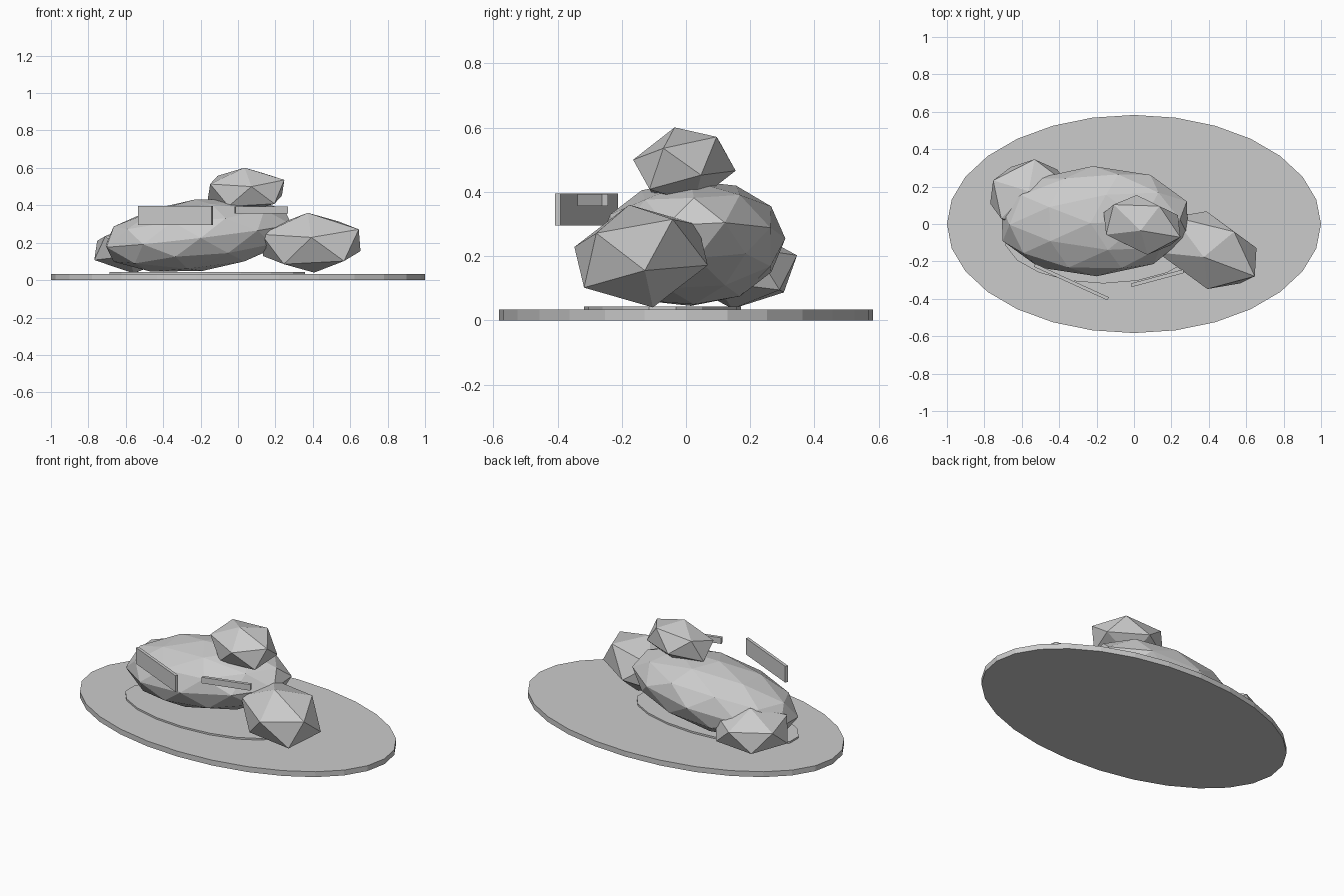
import bpy
from math import radians

if "Cube" in bpy.data.objects:
    bpy.data.objects.remove(bpy.data.objects["Cube"])


def finish(name, scale, rot=(0, 0, 0)):
    ob = bpy.context.object
    ob.name = name
    ob.scale = scale
    ob.rotation_euler = rot
    return ob


def rock(name, loc, scale, rot, detail=1):
    bpy.ops.mesh.primitive_ico_sphere_add(subdivisions=detail, radius=1, location=loc)
    return finish(name, scale, rot)


def disc(name, loc, rx, ry, height, sides):
    bpy.ops.mesh.primitive_cylinder_add(vertices=sides, radius=1, depth=1, location=loc)
    return finish(name, (rx, ry, height))


def bar(name, loc, size, turn):
    bpy.ops.mesh.primitive_cube_add(size=1, location=loc)
    return finish(name, size, (0, 0, radians(turn)))


# Oval base and the thin patch lying on it
disc("base_plate", (0, 0, 0.0165), 1.0, 0.583, 0.033, 28)
disc("ground_patch", (-0.165, -0.073, 0.037), 0.53, 0.245, 0.013, 18)

# Large faceted boulder
rock("main_boulder", (-0.21, 0.015, 0.24), (0.525, 0.295, 0.192),
     (0.05, -0.12, 0.03), detail=2)

# Small rocks: right, on top, back left
rock("right_rock", (0.39, -0.14, 0.20), (0.325, 0.205, 0.165), (0.25, 0, radians(-25)))
rock("top_rock", (0.043, -0.005, 0.483), (0.24, 0.163, 0.122), (0.26, 0, radians(-14)))
rock("back_left_rock", (-0.56, 0.16, 0.165), (0.24, 0.20, 0.13), (-0.12, 0, radians(12)))

# Flat bars in front of the boulder
bar("left_bar", (-0.335, -0.31, 0.345), (0.432, 0.018, 0.10), -24.5)
bar("right_bar", (0.125, -0.29, 0.375), (0.29, 0.02, 0.037), 15)
